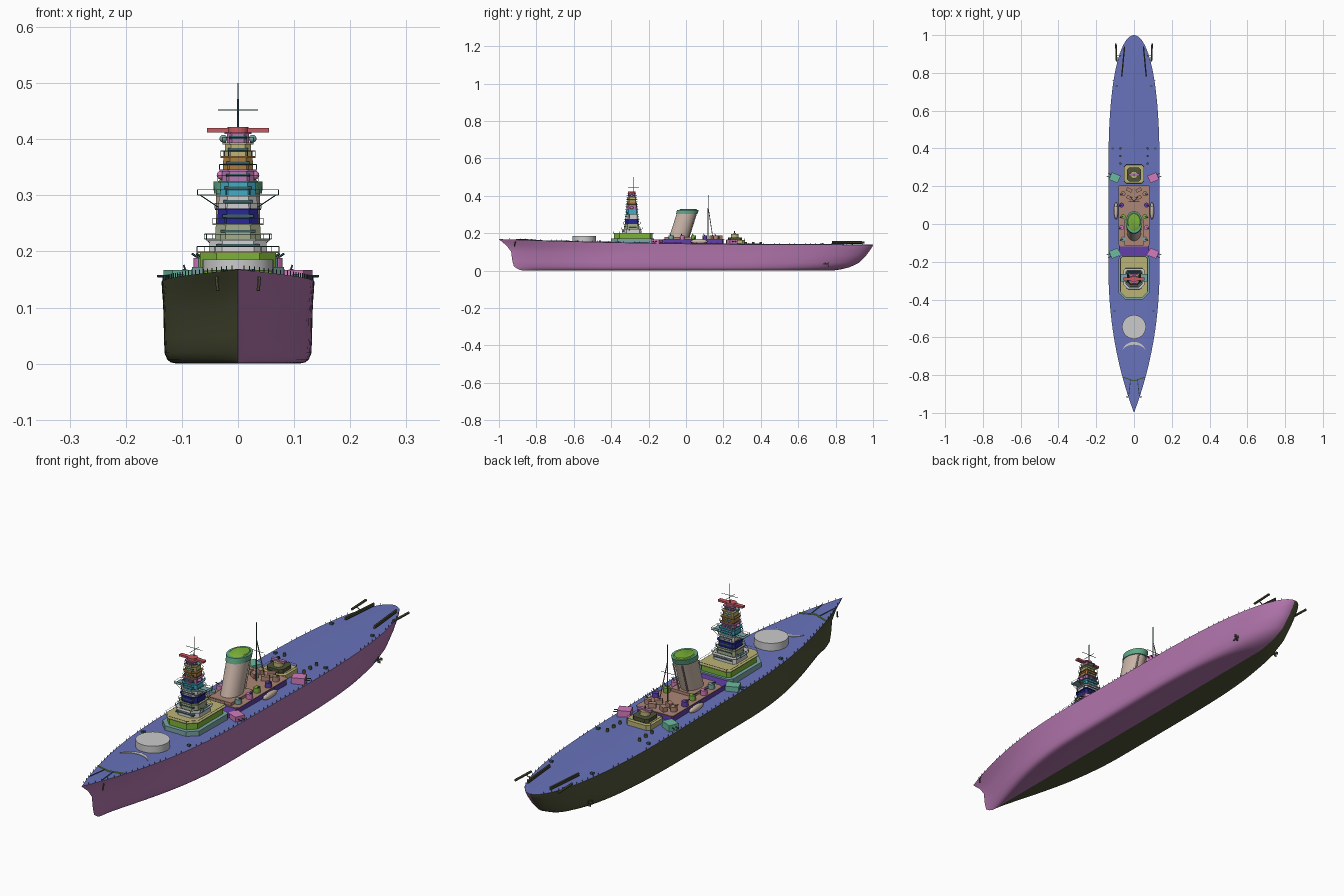
import bpy, bmesh, math
from mathutils import Vector, Matrix

if "Cube" in bpy.data.objects:
    bpy.data.objects.remove(bpy.data.objects["Cube"])

PURPLE, OLIVE, BLUE, TAN = (.45, .18, .42), (.08, .09, .04), (.14, .17, .5), (.6, .47, .4)
GREEN, TEAL, PINK, NAVY = (.2, .45, .04), (.2, .38, .38), (.65, .2, .5), (.12, .05, .4)
GREY, DARK, BROWN, SAND = None, (.05, .12, .13), (.42, .24, .18), (.5, .45, .18)
mats = {}


def finish(name, bm, color=None, smooth=None, fix=True):
    if fix:
        bmesh.ops.recalc_face_normals(bm, faces=bm.faces)
    me = bpy.data.meshes.new(name)
    bm.to_mesh(me)
    bm.free()
    ob = bpy.data.objects.new(name, me)
    bpy.context.collection.objects.link(ob)
    if color:
        if color not in mats:
            mats[color] = bpy.data.materials.new("paint")
            mats[color].diffuse_color = (*color, 1)
        me.materials.append(mats[color])
    if smooth:
        bpy.ops.object.select_all(action='DESELECT')
        bpy.context.view_layer.objects.active = ob
        ob.select_set(True)
        bpy.ops.object.shade_smooth_by_angle(angle=math.radians(smooth))
    return ob


def prism(name, pts, z0, z1, color=None, shift=0, scale=1, smooth=None):
    bm = bmesh.new()
    cy = sum(p[1] for p in pts) / len(pts)
    lo = [bm.verts.new((x, y, z0)) for x, y in pts]
    hi = [bm.verts.new((x * scale, cy + (y - cy) * scale + shift, z1)) for x, y in pts]
    bm.faces.new(lo[::-1])
    bm.faces.new(hi)
    for i in range(len(pts)):
        k = (i + 1) % len(pts)
        bm.faces.new((lo[i], lo[k], hi[k], hi[i]))
    return finish(name, bm, color, smooth)


def box(name, loc, size, color=None, rot=0):
    bm = bmesh.new()
    m = Matrix.Translation(loc) @ Matrix.Rotation(rot, 4, 'Z') @ Matrix.Diagonal((*size, 1))
    bmesh.ops.create_cube(bm, size=1, matrix=m)
    return finish(name, bm, color)


def ball(name, loc, size, color=None):
    bm = bmesh.new()
    m = Matrix.Translation(loc) @ Matrix.Diagonal((*size, 1))
    bmesh.ops.create_uvsphere(bm, u_segments=16, v_segments=8, radius=1, matrix=m)
    return finish(name, bm, color, 60)


def rods(name, segs, r, color=None, sides=6, r2=None):
    bm = bmesh.new()
    for p, q in segs:
        p, q = Vector(p), Vector(q)
        m = Matrix.Translation((p + q) / 2) @ (q - p).to_track_quat('Z', 'Y').to_matrix().to_4x4()
        bmesh.ops.create_cone(bm, cap_ends=True, segments=sides, radius1=r,
                              radius2=r2 or r, depth=(q - p).length, matrix=m)
    return finish(name, bm, color)


def ellipse(cy, a, b, n=40, cx=0):
    return [(cx + a * math.cos(2 * math.pi * i / n), cy + b * math.sin(2 * math.pi * i / n)) for i in range(n)]


def house(w, y0, y1, front, back=None):
    b = front * .4 if back is None else back
    return [(-w + front, y0), (w - front, y0), (w, y0 + front), (w, y1 - b),
            (w - b, y1), (-w + b, y1), (-w, y1 - b), (-w, y0 + front)]


def rail(name, pts, z, h=.009):
    q = [(pts[i], pts[(i + 1) % len(pts)]) for i in range(len(pts))]
    segs = [((*a, z + h), (*b, z + h)) for a, b in q] + [((*a, z), (*a, z + h)) for a in pts]
    rods(name, segs, .0006, DARK, 4)


def deck_z(y):
    return .138 + .03 * ((1 - y) / 2) ** 2.5


def beam(y):
    if y < -.2:
        return .134 * (1 - (1 - (y + 1) / .8) ** 2.2)
    if y > .2:
        return .134 * max(0, 1 - (1 - (1 - y) / .8) ** 2.8) ** .5
    return .134


# hull: levels of (height fraction, width fraction, bow y, stern y)
LEVELS = [(0, 0, -.87, .78), (0, .8, -.87, .78), (.015, .89, -.885, .80), (.05, .94, -.90, .83),
          (.13, .975, -.92, .875), (.3, .985, -.928, .925), (.6, .99, -.935, .965),
          (.8, 1, -.96, .985), (.92, 1.01, -.985, .996), (1, 1.015, -1, 1)]
N = 64
US = [(1 - math.cos(math.pi * i / N)) / 2 for i in range(N + 1)]
for side, name, col in ((1, "hull_starboard", PURPLE), (-1, "hull_port", OLIVE)):
    bm = bmesh.new()
    grid = []
    for u in US:
        yd = 2 * u - 1
        row = []
        for v, k, yb, ys in LEVELS:
            w = beam(yd) / .134
            if yd < 0:
                w **= 1 + .4 * (1 - v)
            row.append(bm.verts.new((side * .134 * w * k, yb + (ys - yb) * u, deck_z(yd) * v)))
        grid.append(row)
    for i in range(N):
        for j in range(len(LEVELS) - 1):
            f = (grid[i][j], grid[i + 1][j], grid[i + 1][j + 1], grid[i][j + 1])
            bm.faces.new(f if side > 0 else f[::-1])
    bmesh.ops.remove_doubles(bm, verts=bm.verts, dist=1e-5)
    finish(name, bm, col, 50, False)

# cambered deck
bm = bmesh.new()
rows = [[bm.verts.new((k * beam(2 * u - 1) * 1.015, 2 * u - 1,
                       deck_z(2 * u - 1) + .004 * (1 - k * k) * beam(2 * u - 1) / .134))
         for k in (-1, -.5, 0, .5, 1)] for u in US]
for a, b in zip(rows, rows[1:]):
    for j in range(4):
        bm.faces.new((a[j], a[j + 1], b[j + 1], b[j]))
bmesh.ops.remove_doubles(bm, verts=bm.verts, dist=1e-5)
finish("deck", bm, BLUE, 40, False)

# deck edge stanchions
ys = [-.97 + i * 1.94 / 70 for i in range(71)]
rods("deck_stanchions", [((s * beam(y), y, deck_z(y)), (s * beam(y), y, deck_z(y) + .008))
                         for y in ys for s in (-1, 1)], .0009, DARK, 4)

# foredeck: barbettes, breakwater, chains, anchors
prism("barbette", ellipse(-.545, .063, .063, 48), .14, .186, GREY, smooth=40)
arc = [math.radians(22 + i * 136 / 20) for i in range(21)]
prism("forward_barbette_rim", [(.066 * math.cos(t), -.69 + .066 * math.sin(t)) for t in arc] +
      [(.066 * math.cos(t), -.685 + .046 * math.sin(t)) for t in arc[::-1]], .145, .161)
rods("bow_breakwater", [((-.06, -.81, .163), (0, -.83, .166)), ((0, -.83, .166), (.06, -.81, .163))], .003, GREEN)
for s in (-1, 1):
    rods("anchor_chain", [((s * .018, -.82, .165), (s * .028, -.91, .167))], .002, DARK)
    rods("anchor", [((s * .038, -.912, .155), (s * .036, -.918, .13))], .003, OLIVE)
    for y in (-.46, .4, .73):
        box("fairlead", (s * (beam(y) - .02), y, deck_z(y) + .004), (.012, .01, .008), DARK)
    for y in (.32, .36, .4):
        prism("bollard", ellipse(y, .006, .006, 12, s * .072), .138, .154, OLIVE)

# forward deckhouse and bridge base
prism("forward_deckhouse", house(.082, -.4, -.17, .035), .14, .172, TEAL)
prism("bridge_base", house(.068, -.385, -.18, .03), .172, .198, GREEN)
prism("bridge_base_roof", house(.074, -.39, -.17, .032), .197, .2, SAND)
rail("bridge_base_rail", house(.073, -.389, -.171, .032), .2)

# bridge tower tiers: bottom, top, half width, colour
TIERS = [(.2, .222, .052, GREY), (.222, .25, .041, (.35, .4, .25)), (.25, .277, .037, (.02, .02, .3)),
         (.277, .301, .035, GREY), (.301, .326, .032, (.05, .4, .55)), (.326, .346, .029, PURPLE),
         (.346, .37, .027, (.4, .2, .05)), (.37, .394, .024, SAND), (.394, .412, .02, PURPLE)]
for z0, z1, w, col in TIERS:
    prism("bridge_tier", house(w, -.29 - w, -.29 + w, w * .45, w * .2), z0, z1, col, scale=.96)
    e = w + .004
    ring = house(e, -.29 - e, -.29 + e, e * .45, e * .2)
    prism("bridge_gallery", ring, z1 - .003, z1, col)
    if z1 < .4:
        rail("gallery_rail", ring, z1)
    box("bridge_window_band", (0, -.29, (z0 + z1) / 2), (w * 1.5, w * 2.04, .005), DARK)
for z, w in ((.301, .072), (.222, .06)):
    box("bridge_wing", (0, -.285, z), (w * 2, .04, .002), TEAL)
    for s in (-1, 1):
        rods("wing_brace", [((s * w * .95, y, z), (s * .035, y, z - .022)) for y in (-.303, -.267)], .001, DARK, 4)
        rods("wing_rail", [((s * w, -.305, z + .009), (s * w, -.265, z + .009))] +
             [((s * w, y, z), (s * w, y, z + .009)) for y in (-.305, -.265)] +
             [((s * w, y, z + .009), (s * .035, y, z + .009)) for y in (-.305, -.265)], .0007, DARK, 4)
for s in (-1, 1):
    ball("searchlight", (s * .026, -.29, .401), (.007, .007, .007), TEAL)
    ball("director", (s * .03, -.29, .336), (.008, .009, .008), PINK)
box("rangefinder", (0, -.29, .416), (.11, .016, .008), (.6, .1, .12))
prism("rangefinder_drum", ellipse(-.29, .019, .019, 20), .41, .422, (.6, .1, .12))
rods("foremast", [((0, -.28, .415), (0, -.28, .5))], .002, DARK, 8, .001)
rods("fore_yard", [((-.036, -.28, .452), (.036, -.28, .452)), ((0, -.31, .445), (0, -.25, .445))], .001, DARK)

# midship deckhouse
prism("midship_deckhouse", house(.08, -.18, .2, .01), .138, .166, NAVY)
prism("midship_roof", house(.083, -.12, .205, .012), .166, .169, BROWN)
box("funnel_base", (0, -.045, .173), (.1, .14, .015), BROWN)

# raked funnel with cap
prism("funnel", ellipse(-.045, .038, .051), .16, .31, TAN, .05, 1.04, 40)
prism("funnel_cap", ellipse(.004, .043, .057), .303, .325, (.12, .4, .25), .006, 1.02, 40)
prism("funnel_top", ellipse(.01, .04, .054), .32, .328, GREEN, .002, .8, 40)
for s in (-1, 1):
    rods("funnel_pipe", [((s * .02, .012, .165), (s * .02, .054, .3))], .003, TAN)

# tripod main mast
rods("mainmast", [((0, .118, .16), (0, .118, .405))], .003, DARK, 8, .0012)
rods("mainmast_legs", [((s * .022, .145, .165), (0, .12, .33)) for s in (-1, 1)], .002, BROWN)
rods("mainmast_yard", [((-.03, .118, .29), (.03, .118, .29))], .001, DARK)

# light guns and lockers around the funnel
for s in (-1, 1):
    for i, y in enumerate((-.08, -.02, .04, .1, .16)):
        c = (TEAL, PINK, GREEN, NAVY, BROWN)[i]
        x = s * (.066 if i % 2 else .058)
        prism("gun_tub", ellipse(y, .013, .013, 12, x), .166, .188, c)
        rods("light_gun", [((x, y, .186), (x + s * .016, y - .006, .196))], .002, DARK)
    for y in (.14, .18):
        box("roof_locker", (s * .025, y, .178), (.03, .018, .018), BROWN, s * .5)
    # boats
    ball("boat", (s * .095, .07, .156), (.011, .046, .013), TAN)
    rods("boat_davits", [((s * .084, y, .14), (s * .097, y, .176)) for y in (.045, .095)], .0015, DARK)
    # side gun turrets
    for y, r in ((.245, .4), (-.155, -.4)):
        box("side_turret", (s * .102, y, .153), (.05, .042, .028), PINK if s > 0 else (.15, .5, .35), s * r)
        d = Vector((s * math.cos(r), math.sin(r), 0))
        n = Vector((-d.y, d.x, 0))
        b = Vector((s * .102, y, .156)) + d * .02
        rods("side_turret_barrels", [(b + n * k, b + n * k + d * .022) for k in (-.008, .008)], .002, DARK)

# aft control tower
prism("aft_house", house(.054, .215, .315, .012, .012), .138, .163, SAND)
prism("aft_control", house(.036, .225, .3, .012, .012), .163, .178, OLIVE)
prism("aft_director", ellipse(.26, .02, .02, 16), .178, .195, SAND)
box("aft_rangefinder", (0, .26, .197), (.06, .014, .009), PURPLE)
rods("aft_spike", [((0, .26, .2), (0, .26, .212))], .003, DARK)
rail("aft_rail", house(.053, .216, .314, .012, .012), .163)

# stern catapults and propellers
for s in (-1, 1):
    rods("inner_catapult", [((s * .05, .94, z), (s * .065, .78, z)) for z in (.147, .154)], .004, OLIVE)
    rods("outer_catapult", [((s * .096, .955, .15), (s * .092, .86, .15))], .005, OLIVE)
    rods("outer_catapult_bracket", [((s * .094, .89, .148), (s * .07, .89, .138))], .002, DARK)
    rods("propeller_shaft", [((s * .075, .64, .03), (s * .1, .76, .036))], .003, DARK, 8)
    for k in range(3):
        a = 2 * math.pi * k / 3 + .5
        box("propeller_blade", (s * .1 + .009 * math.cos(a), .76, .036 + .009 * math.sin(a)),
            (.01, .003, .01), OLIVE)
    rods("shaft_strut", [((s * .098, .745, .036), (s * .088, .745, .07))], .002, DARK)

for m in bpy.data.materials:
    if m.users and not m.is_grease_pencil:
        m.use_nodes = True
        m.node_tree.nodes["Principled BSDF"].inputs["Base Color"].default_value = m.diffuse_color
